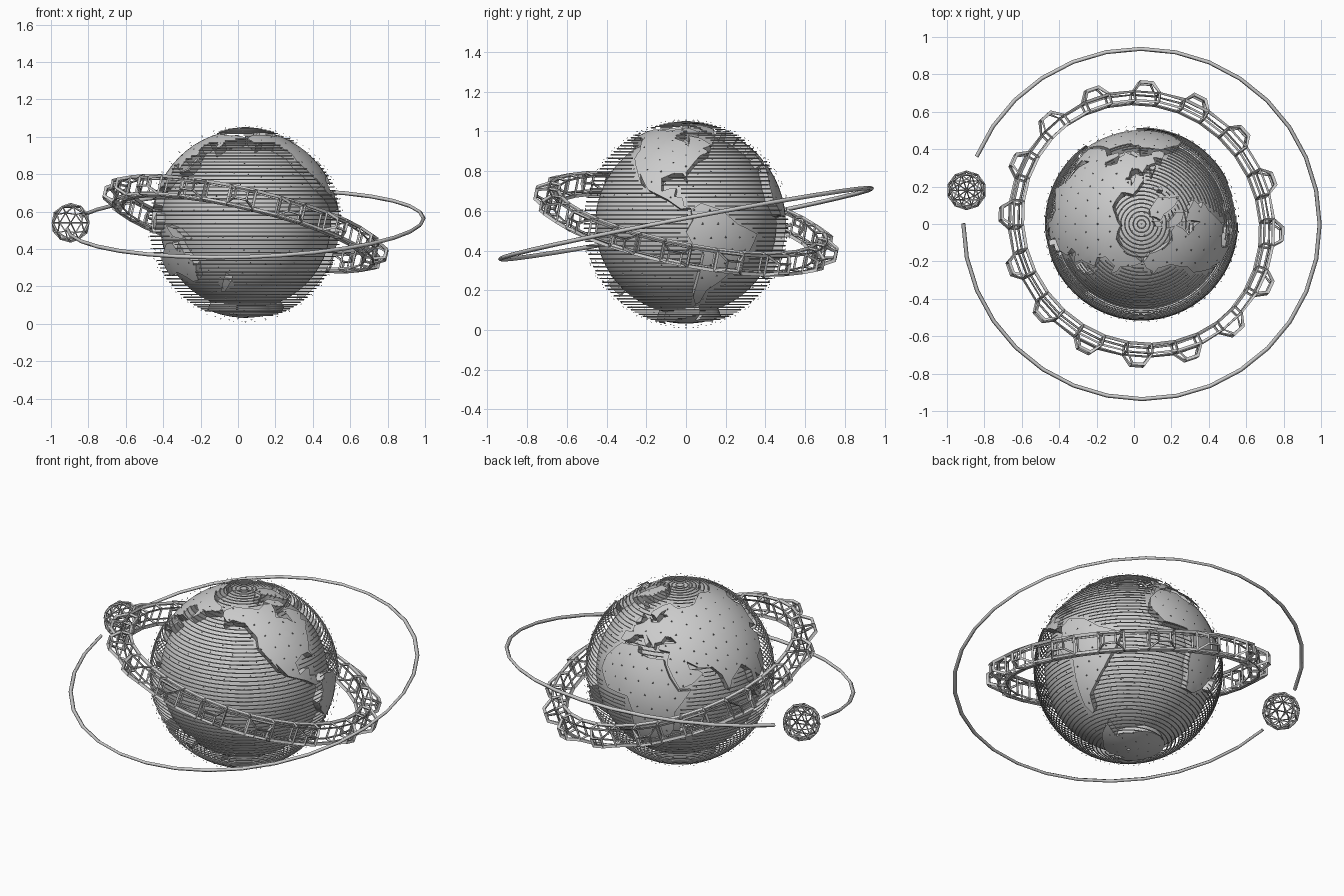
import bpy, bmesh, math
from mathutils import Vector, Matrix
from mathutils.geometry import delaunay_2d_cdt

if "Cube" in bpy.data.objects:
    bpy.data.objects.remove(bpy.data.objects["Cube"])

C = Vector((0.04, 0, 0.535))      # globe centre
TURN = 81                         # longitude 0 sits at this azimuth
R_CORE, R_LAND, R_SEA, R_MARK = 0.457, 0.503, 0.513, 0.526


def on_globe(lon, lat, r):
    a, b = math.radians(lon + TURN), math.radians(lat)
    return C + r * Vector((math.cos(a) * math.cos(b), math.sin(a) * math.cos(b), math.sin(b)))


def add_mesh(name, bm, smooth=False):
    me = bpy.data.meshes.new(name)
    bm.to_mesh(me)
    bm.free()
    ob = bpy.data.objects.new(name, me)
    bpy.context.collection.objects.link(ob)
    if smooth:
        activate(ob)
        bpy.ops.object.shade_smooth_by_angle(angle=math.radians(35))
    return ob


def activate(ob):
    bpy.ops.object.select_all(action='DESELECT')
    ob.select_set(True)
    bpy.context.view_layer.objects.active = ob


def add_tubes(name, paths, radius):
    cu = bpy.data.curves.new(name, 'CURVE')
    cu.dimensions = '3D'
    cu.bevel_depth, cu.bevel_resolution, cu.use_fill_caps = radius, 0, True
    for pts, closed in paths:
        sp = cu.splines.new('POLY')
        sp.points.add(len(pts) - 1)
        for p, v in zip(sp.points, pts):
            p.co = (*v, 1)
        sp.use_cyclic_u = closed
    ob = bpy.data.objects.new(name, cu)
    bpy.context.collection.objects.link(ob)
    activate(ob)
    bpy.ops.object.convert(target='MESH')
    return ob


# Coast outlines as (longitude, latitude)
north_coast = [(-9, 37), (-9, 43), (-1, 44), (-4, 48), (4, 52), (8, 57), (12, 54), (21, 55), (24, 59), (29, 60),
               (22, 61), (24, 65), (18, 62), (16, 57), (11, 59), (6, 59), (6, 62), (15, 68), (25, 71), (40, 67),
               (68, 69), (80, 73), (104, 77), (130, 72), (160, 70), (180, 69), (190, 66), (178, 63), (163, 60),
               (162, 56), (157, 51), (156, 58), (142, 59), (136, 54), (141, 48), (130, 42), (129, 35), (126, 37)]
south_coast = [(122, 40), (118, 38), (122, 31), (117, 24), (108, 21), (109, 12), (105, 9), (101, 13), (104, 1),
               (98, 8), (97, 16), (90, 22), (80, 15), (77, 8), (73, 19), (67, 25), (57, 26), (49, 30), (51, 25),
               (56, 25), (60, 22), (52, 16), (44, 13), (39, 21), (35, 28), (35, 32), (36, 36), (27, 37), (27, 40),
               (31, 41), (41, 42), (37, 45), (31, 46), (28, 42), (23, 40.5), (23, 37), (20, 40), (13, 45),
               (18, 40.5), (16, 38), (10, 44), (3, 43), (0, 39), (-5, 36.5)]
south_land = [(-6, 35), (10, 37), (11, 33), (20, 31), (32, 31), (33, 28), (37, 20), (43, 11.5), (51, 12), (41, -2),
              (40, -15), (35, -24), (32, -29), (26, -34), (18, -34), (12, -17), (13, -6), (9, 4), (-8, 4.5),
              (-17, 14), (-16, 23), (-10, 31)]
west_north = [(-168, 66), (-156, 71), (-128, 70), (-110, 68), (-95, 71), (-82, 69), (-87, 64), (-94, 59), (-82, 55),
              (-79, 51), (-77, 57), (-78, 62), (-65, 59), (-56, 52), (-66, 49), (-61, 46), (-70, 43), (-75, 38),
              (-81, 31), (-80, 26), (-83, 30), (-90, 30), (-97, 27), (-96, 19), (-90, 21), (-87, 21), (-88, 16),
              (-83, 15), (-82, 10), (-78, 9), (-84, 8.5), (-92, 14), (-105, 20), (-113, 30), (-110, 23), (-117, 33),
              (-124, 41), (-124, 48), (-135, 58), (-150, 60), (-160, 56), (-158, 59), (-165, 62)]
west_south = [(-78, 8), (-72, 12), (-60, 8), (-50, 0), (-35, -6), (-39, -15), (-48, -27), (-57, -36), (-65, -42),
              (-68, -52), (-72, -54), (-75, -47), (-72, -30), (-70, -18), (-77, -12), (-81, -5), (-77, 2)]
ice_island = [(-45, 60), (-52, 66), (-58, 75), (-70, 78), (-40, 83), (-20, 80), (-22, 71), (-38, 66)]
dry_island = [(114, -22), (122, -18), (130, -12), (136, -12), (140, -17), (142, -11), (146, -19), (153, -26),
              (150, -37), (144, -38), (138, -34), (131, -31), (124, -33), (115, -34)]
polar_land = [(-180, -89), (-180, -78), (-150, -76), (-100, -73), (-62, -64), (-60, -75), (-20, -73), (0, -70),
              (50, -67), (110, -66), (150, -69), (170, -72), (165, -78), (180, -78), (180, -89)]
islands_a = [[(-65, 62), (-78, 65), (-90, 73), (-75, 73), (-62, 67)], [(-90, 77), (-90, 81), (-65, 83), (-75, 78)],
             [(44, -24), (44, -17), (49, -13), (48, -24)], [(131, -1), (141, -3), (150, -10), (138, -8)]]
islands_b = [[(109, 1), (117, 7), (118, 1), (115, -4), (110, -3)], [(95, 5), (104, -2), (106, -6), (101, -3)],
             [(131, 33), (140, 36), (142, 44), (145, 43), (141, 35), (135, 33)], [(-5, 50), (-3, 58), (1, 52)],
             [(167, -46), (173, -35), (178, -38), (171, -46)], [(-24, 65), (-16, 66), (-18, 63)]]
lands = {"main_continent": north_coast + south_coast, "southern_continent": south_land,
         "northwest_continent": west_north, "southwest_continent": west_south, "ice_island": ice_island,
         "dry_continent": dry_island, "polar_continent": polar_land}
for i, isl in enumerate(islands_a + islands_b):
    lands["island_%d" % (i + 1)] = isl


def inside(x, y, poly):
    hit = False
    for (x1, y1), (x2, y2) in zip(poly, poly[1:] + poly[:1]):
        if (y1 > y) != (y2 > y) and x < (x2 - x1) * (y - y1) / (y2 - y1) + x1:
            hit = not hit
    return hit


# Raised land plates with coast walls
for name, poly in lands.items():
    rim = []
    for (x1, y1), (x2, y2) in zip(poly, poly[1:] + poly[:1]):
        n = max(1, math.ceil(math.hypot(x2 - x1, y2 - y1) / 5))
        rim += [Vector((x1 + (x2 - x1) * k / n, y1 + (y2 - y1) * k / n)) for k in range(n)]
    inner = [Vector((x, y)) for x in range(-177, 193, 6) for y in range(-87, 86, 6) if inside(x, y, poly)]
    loop = list(range(len(rim)))
    vs, _, fs, *_ = delaunay_2d_cdt(rim + inner, [], [loop], 1, 1e-4)
    bm = bmesh.new()
    bv = [bm.verts.new(on_globe(v.x, v.y, R_LAND)) for v in vs]
    for f in fs:
        bm.faces.new([bv[i] for i in f])
    bmesh.ops.delete(bm, geom=[v for v in bm.verts if not v.link_faces], context='VERTS')
    bm.normal_update()
    for f in bm.faces:
        if f.normal.dot(f.calc_center_median() - C) < 0:
            f.normal_flip()
    ext = bmesh.ops.extrude_edge_only(bm, edges=[e for e in bm.edges if e.is_boundary])
    for v in ext["geom"]:
        if isinstance(v, bmesh.types.BMVert):
            v.co = C + (v.co - C).normalized() * (R_CORE - 0.005)
    bmesh.ops.remove_doubles(bm, verts=bm.verts, dist=1e-5)
    add_mesh(name, bm, True)

# Solid core
bm = bmesh.new()
bmesh.ops.create_uvsphere(bm, u_segments=64, v_segments=32, radius=R_CORE, matrix=Matrix.Translation(C))
add_mesh("globe_core", bm, True)

# Sea: thin latitude lines, broken where there is land
STEP = 4
paths = []
for k in range(1, 72):
    lat = -90 + 2.5 * k
    run = []
    for lon in range(-180, 181, STEP):
        dry = any(inside(lon, lat, p) or inside(lon + 360, lat, p) for p in lands.values())
        if not dry:
            run.append(on_globe(lon, lat, R_SEA))
        if (dry or lon == 180) and run:
            if len(run) > 1:
                paths.append((run, False))
            run = []
add_tubes("sea_lines", paths, 0.0035)

# Tiny floating markers around the globe
src = bmesh.new()
bmesh.ops.create_icosphere(src, subdivisions=4, radius=R_MARK)
bm = bmesh.new()
for v in src.verts:
    bmesh.ops.create_cone(bm, cap_ends=True, segments=3, radius1=0.006, radius2=0, depth=0.004,
                          matrix=Matrix.Translation(C + v.co) @ v.co.to_track_quat('Z', 'Y').to_matrix().to_4x4())
src.free()
add_mesh("surface_markers", bm)


def tilt(normal):
    q = Vector((0, 0, 1)).rotation_difference(Vector(normal).normalized())
    return Matrix.Translation(C) @ q.to_matrix().to_4x4()


def polar(r, deg, z=0):
    return Vector((r * math.cos(math.radians(deg)), r * math.sin(math.radians(deg)), z))


def wire(ob, t):
    m = ob.modifiers.new("wire", 'WIREFRAME')
    m.thickness = t
    m.use_even_offset = False


# Truss ring: box-section hoop with a tapered bump on every second outer face
N, D = 32, 360 / 32
bm = bmesh.new()
section = [(0.665, -0.048), (0.715, -0.048), (0.715, 0.048), (0.665, 0.048)]
hoop = [[bm.verts.new(polar(r, -3 + D * (i - 0.5), z)) for r, z in section] for i in range(N)]
for i in range(N):
    a, b = hoop[i], hoop[(i + 1) % N]
    for j in range(4):
        k = (j + 1) % 4
        bm.faces.new((a[j], b[j], b[k], a[k]))
    if i % 2 == 0:
        base = [a[1], b[1], b[2], a[2]]
        mid = -3 + D * i
        top = [bm.verts.new(polar(0.77, mid + s * D * 0.22, h)) for s, h in
               ((-1, -0.024), (1, -0.024), (1, 0.024), (-1, 0.024))]
        bm.faces.new(top)
        for j in range(4):
            k = (j + 1) % 4
            bm.faces.new((base[j], base[k], top[k], top[j]))
bm.faces.ensure_lookup_table()
bmesh.ops.recalc_face_normals(bm, faces=bm.faces)
ring = add_mesh("truss_ring", bm)
ring.matrix_world = tilt((0.235, 0.20, 1))
wire(ring, 0.02)

# Outer orbit path with a gap for the moon
T = tilt((-0.03, -0.19, 1))
add_tubes("orbit_path", [([T @ polar(0.953, 180 + D * i) for i in range(31)], False)], 0.011)

# Wire moon
bm = bmesh.new()
bmesh.ops.create_icosphere(bm, subdivisions=2, radius=0.1, matrix=Matrix.Translation((-0.895, 0.18, 0.54)))
wire(add_mesh("wire_moon", bm), 0.013)
